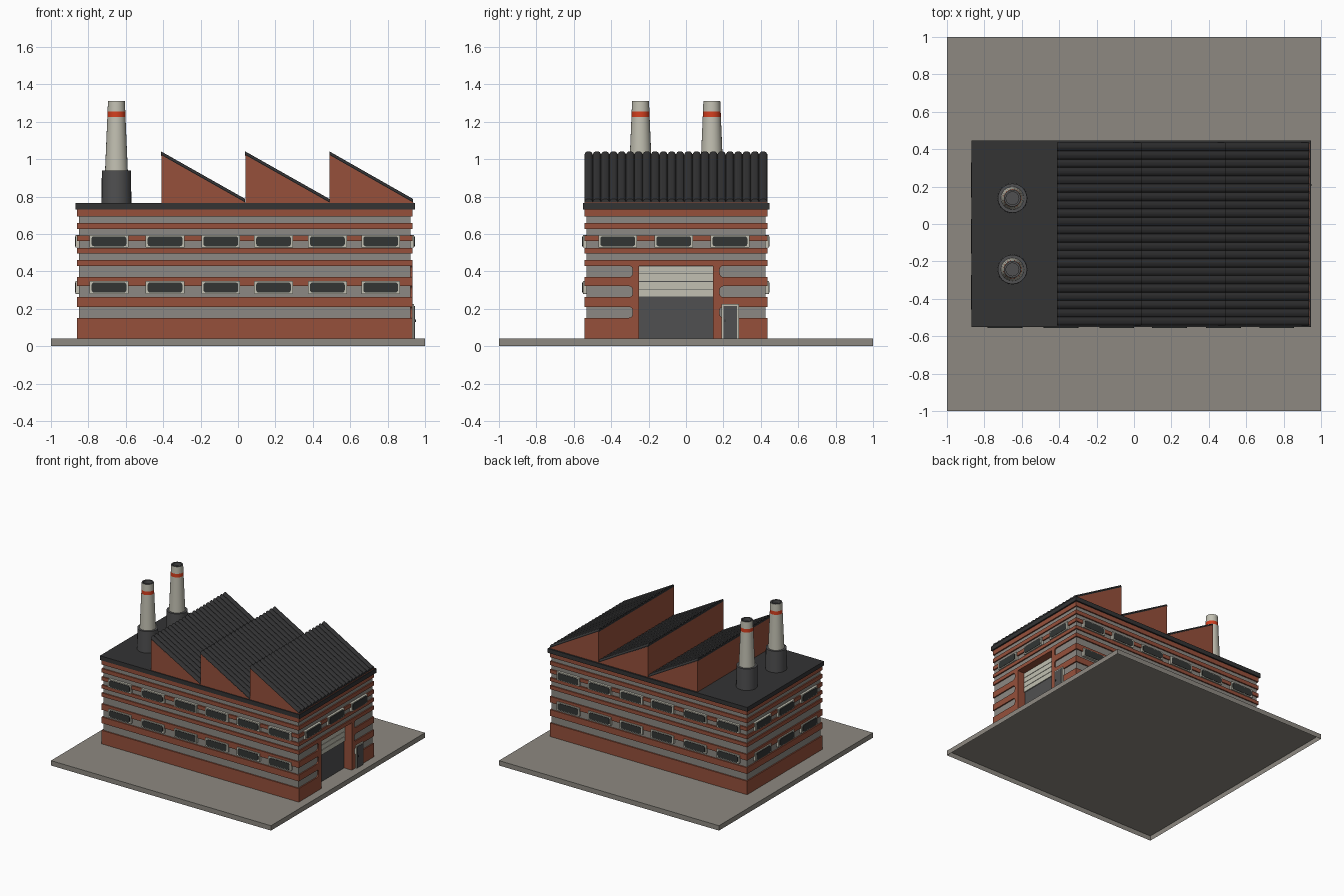
import bpy, bmesh, math
from mathutils import Vector

if "Cube" in bpy.data.objects:
    bpy.data.objects.remove(bpy.data.objects["Cube"])


def mat(name, r, g, b):
    lin = [((c / 255 + 0.055) / 1.055) ** 2.4 for c in (r, g, b)]
    m = bpy.data.materials.new(name)
    m.diffuse_color = (*lin, 1)
    m.use_nodes = True
    m.node_tree.nodes["Principled BSDF"].inputs["Base Color"].default_value = m.diffuse_color
    return m


BRICK = mat("brick red", 150, 80, 59)
BAND = mat("band grey", 140, 137, 131)
CONCRETE = mat("ground concrete", 141, 137, 129)
ROOF = mat("roof charcoal", 51, 51, 52)
STEEL = mat("dark steel", 80, 80, 81)
CREAM = mat("cream", 194, 192, 178)
GLASS = mat("dark glass", 50, 53, 52)
ORANGE = mat("orange red", 210, 62, 30)


def finish(bm, name, *mats):
    bmesh.ops.recalc_face_normals(bm, faces=bm.faces)
    me = bpy.data.meshes.new(name)
    bm.to_mesh(me)
    bm.free()
    for m in mats:
        me.materials.append(m)
    ob = bpy.data.objects.new(name, me)
    bpy.context.collection.objects.link(ob)
    return ob


def prism(bm, pts, vec):
    """Extrude a closed 3D outline along vec."""
    lo = [bm.verts.new(p) for p in pts]
    hi = [bm.verts.new(Vector(p) + Vector(vec)) for p in pts]
    n = len(pts)
    bm.faces.new(lo)
    bm.faces.new(hi[::-1])
    for i in range(n):
        bm.faces.new((lo[i], hi[i], hi[(i + 1) % n], lo[(i + 1) % n]))


def box(bm, x0, x1, y0, y1, z0, z1):
    prism(bm, [(x0, y0, z0), (x1, y0, z0), (x1, y1, z0), (x0, y1, z0)], (0, 0, z1 - z0))


def boxes(name, m, *dims):
    bm = bmesh.new()
    for d in dims:
        box(bm, *d)
    return finish(bm, name, m)


# Ground slab, open underneath
bm = bmesh.new()
box(bm, -1, 1, -1, 1, 0, 0.04)
bmesh.ops.recalc_face_normals(bm, faces=bm.faces)
bmesh.ops.delete(bm, geom=[f for f in bm.faces if f.normal.z < -0.9], context='FACES_ONLY')
finish(bm, "ground_slab", CONCRETE)

# Main dimensions
X0, X1, Y0, Y1 = -0.86, 0.933, -0.543, 0.435
ZB, ZG, ZT = 0.041, 0.43, 0.735          # wall bottom, gate top, wall top
G0, G1, XG = -0.25, 0.145, 0.86          # gate opening and its depth
P0, P1 = -0.285, 0.18                    # outer edges of gate piers
D = 0.01                                 # groove depth

# Recessed grey core of the walls, with the gate opening left free
boxes("wall_core", BAND,
      (X0 + D, XG, Y0 + D, Y1 - D, ZB, ZT),
      (XG, X1 - D, Y0 + D, G0 - D, ZB, ZG),
      (XG, X1 - D, G1 + D, Y1 - D, ZB, ZG),
      (XG, X1 - D, Y0 + D, Y1 - D, ZG + 0.002, ZT))

# Brick courses between the grey bands
bands = [(0.152, 0.211), (0.262, 0.321), (0.37, ZG), (0.46, 0.497),
         (0.525, 0.562), (0.592, 0.628), (0.66, 0.693)]
edges = [ZB] + [z for b in bands for z in b] + [ZT]
bm = bmesh.new()
for z0, z1 in zip(edges[::2], edges[1::2]):
    if z0 < ZG:
        box(bm, X0, XG, Y0, Y1, z0, z1)
        box(bm, XG, X1, Y0, P0, z0, z1)
        box(bm, XG, X1, P1, Y1, z0, z1)
    else:
        box(bm, X0, X1, Y0, Y1, z0, z1)
box(bm, XG - 0.002, X1, P0, G0, ZB, ZG)
box(bm, XG - 0.002, X1, G1, P1, ZB, ZG)
# rounded ends of the bands beside the gate
R = 0.02
for z0, z1 in bands[:3]:
    for y, sy in ((P0, -1), (P1, 1)):
        for z, sz in ((z0, 1), (z1, -1)):
            arc = [(X1 - D, y + sy * R * (1 - math.cos(a)), z + sz * R * (1 - math.sin(a)))
                   for a in [i * math.pi / 8 for i in range(5)]]
            prism(bm, [(X1 - D, y, z)] + arc, (D, 0, 0))
finish(bm, "brick_walls", BRICK)

# Roof slab
boxes("roof_slab", ROOF, (-0.87, 0.945, -0.55, 0.447, 0.73, 0.765))

# Gate: raised sectional panel above a dark lower leaf
h = (ZG - 0.265) / 4
boxes("gate_panel", CREAM, *[(XG, XG + 0.012, G0, G1, 0.265 + i * h, 0.262 + (i + 1) * h)
                             for i in range(4)])
boxes("gate_lower_leaf", STEEL, (XG - 0.01, XG + 0.004, G0, G1, ZB, ZG))

# Side door
boxes("door_frame", CREAM, (X1 - D, X1 + 0.009, 0.19, 0.283, ZB, 0.225))
boxes("door_leaf", STEEL, (X1, X1 + 0.012, 0.2, 0.273, ZB, 0.215))
boxes("door_handle", GLASS, (X1, X1 + 0.018, 0.206, 0.212, 0.13, 0.142))

# Windows: cream frames with dark rounded panes
frames, panes = bmesh.new(), bmesh.new()


def plate(bm, c, u, n, w, hgt, r, d0, d1):
    pts = []
    for k, (sx, sz) in enumerate(((1, 1), (-1, 1), (-1, -1), (1, -1))):
        for i in range(4):
            a = k * math.pi / 2 + i * math.pi / 6
            pts.append(c + n * d0 + u * (sx * (w / 2 - r) + r * math.cos(a))
                       + Vector((0, 0, sz * (hgt / 2 - r) + r * math.sin(a))))
    prism(bm, pts, n * (d1 - d0))


def window(c, u, n):
    c, u, n = Vector(c), Vector(u), Vector(n)
    plate(frames, c, u, n, 0.207, 0.068, 0.004, -0.012, 0.009)
    plate(panes, c, u, n, 0.186, 0.054, 0.014, 0.0, 0.012)


for z in (0.314, 0.561):
    for x in (-0.69, -0.39, -0.092, 0.19, 0.478, 0.763):
        window((x, Y0, z), (1, 0, 0), (0, -1, 0))
        window((x, Y1, z), (1, 0, 0), (0, 1, 0))
    for y in (-0.365, -0.065, 0.235):
        window((X0, y, z), (0, 1, 0), (-1, 0, 0))
        if z > ZG:
            window((X1, y, z), (0, 1, 0), (1, 0, 0))
finish(frames, "window_frames", CREAM)
finish(panes, "window_panes", GLASS)

# Sawtooth roof: brick wedges with corrugated sheets
TOP, LOW, N, SEG = 1.022, 0.768, 22, 6
wedge, sheet = bmesh.new(), bmesh.new()
for x0, x1 in ((-0.41, 0.04), (0.04, 0.49), (0.49, 0.937)):
    prism(wedge, [(x0, Y0, 0.764), (x1, Y0, 0.764), (x1, Y0, LOW), (x0, Y0, TOP)], (0, Y1 - Y0, 0))
    pts = [(x0 - 0.002, Y0, TOP - 0.004)]
    for i in range(N * SEG + 1):
        t = (i % SEG) / SEG
        bump = 0.016 * math.sqrt(max(0, 1 - (2 * t - 1) ** 2))
        pts.append((x0 - 0.002, Y0 + (Y1 - Y0) * i / (N * SEG), TOP + 0.004 + bump))
    pts.append((x0 - 0.002, Y1, TOP - 0.004))
    prism(sheet, pts, (x1 - x0, 0, LOW - TOP))
finish(wedge, "sawtooth_walls", BRICK)
finish(sheet, "corrugated_roofs", ROOF)


# Chimneys: lathed base, tapered shaft with painted ring, dark flue
def lathe(name, x, y, prof, mats, ids, n=24):
    bm = bmesh.new()
    rings = [[bm.verts.new((x + r * math.cos(2 * math.pi * i / n),
                            y + r * math.sin(2 * math.pi * i / n), z)) for i in range(n)]
             for r, z in prof]
    for k in range(len(rings) - 1):
        for i in range(n):
            j = (i + 1) % n
            f = bm.faces.new((rings[k][i], rings[k][j], rings[k + 1][j], rings[k + 1][i]))
            f.material_index = ids[k]
            f.smooth = True
    bm.faces.new(rings[0][::-1])
    bm.faces.new(rings[-1]).material_index = ids[-1]
    ob = finish(bm, name, *mats)
    bpy.context.view_layer.objects.active = ob
    ob.select_set(True)
    bpy.ops.object.shade_smooth_by_angle(angle=math.radians(35))
    ob.select_set(False)


for side, y in (("front", -0.243), ("back", 0.138)):
    lathe("chimney_base_" + side, -0.65, y, [(0.08, 0.76), (0.078, 0.94)], [STEEL], [0])
    lathe("chimney_shaft_" + side, -0.65, y,
          [(0.061, 0.935), (0.0485, 1.226), (0.0475, 1.255), (0.045, 1.312),
           (0.034, 1.312), (0.034, 1.285)],
          [CREAM, ORANGE, STEEL], [0, 1, 0, 2, 2])
